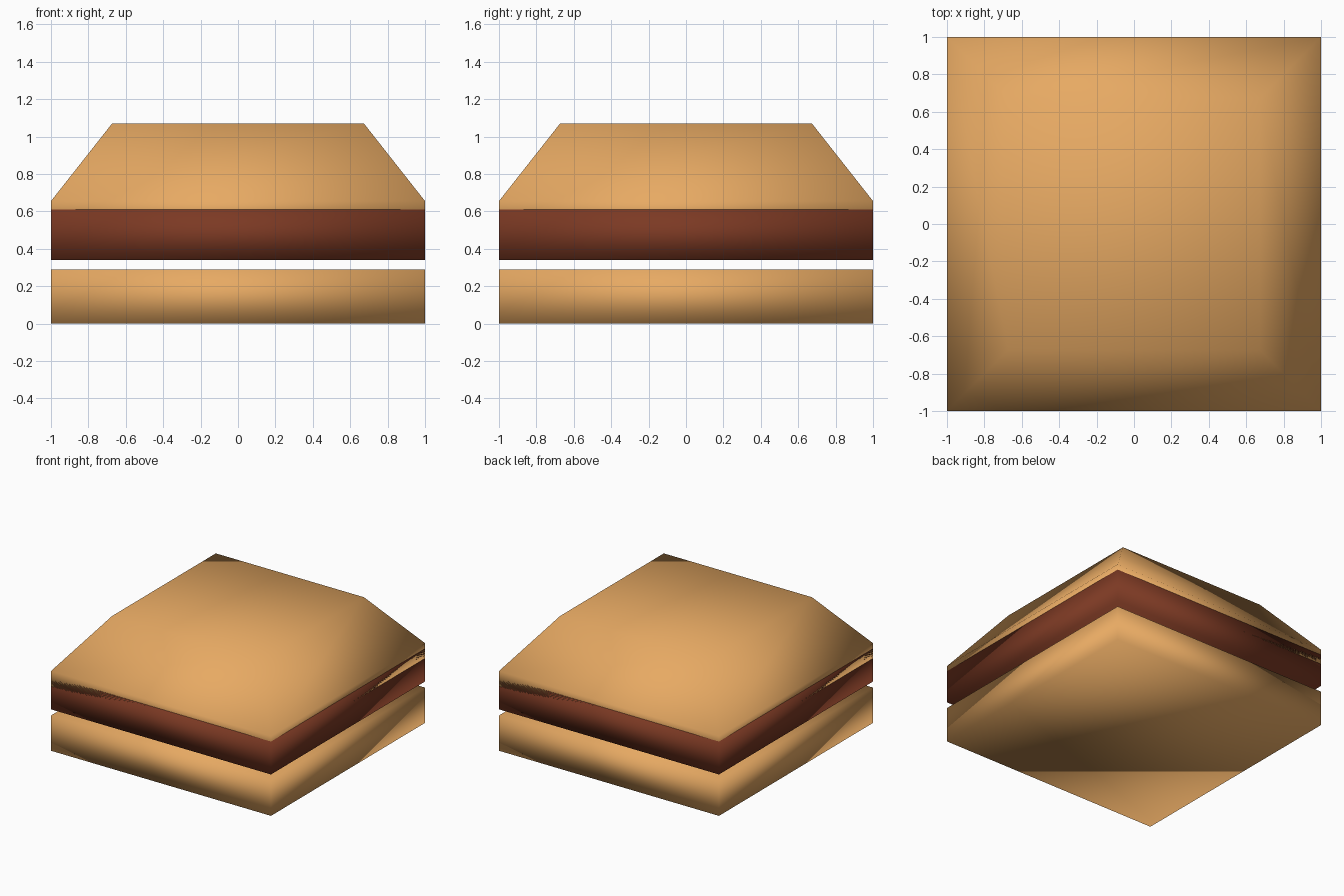
import bpy

if "Cube" in bpy.data.objects:
    bpy.data.objects.remove(bpy.data.objects["Cube"])


def material(name, color):
    m = bpy.data.materials.new(name)
    m.diffuse_color = (*color, 1)
    m.use_nodes = True
    m.node_tree.nodes["Principled BSDF"].inputs["Base Color"].default_value = m.diffuse_color
    return m


def stacked_block(name, rings, mat):
    """Closed square block lofted through (half_width, z) rings."""
    verts = [(sx * h, sy * h, z) for h, z in rings
             for sx, sy in ((-1, -1), (1, -1), (1, 1), (-1, 1))]
    faces = [(3, 2, 1, 0)]
    for r in range(len(rings) - 1):
        a = 4 * r
        faces += [(a + i, a + (i + 1) % 4, a + 4 + (i + 1) % 4, a + 4 + i)
                  for i in range(4)]
    n = len(verts)
    faces.append((n - 4, n - 3, n - 2, n - 1))
    mesh = bpy.data.meshes.new(name)
    mesh.from_pydata(verts, [], faces)
    mesh.shade_smooth()
    mesh.materials.append(mat)
    obj = bpy.data.objects.new(name, mesh)
    bpy.context.collection.objects.link(obj)
    return obj


bread = material("bread", (0.80, 0.40, 0.125))
meat = material("meat", (0.20, 0.041, 0.017))

# Bottom bun slab
stacked_block("bottom_bun", [(1, 0), (1, 0.29)], bread)
# Patty, its top sunk into the upper bun
stacked_block("patty", [(1, 0.34), (1, 0.61)], meat)
# Top bun with short walls and a tapered crown
stacked_block("top_bun", [(1, 0.53), (1, 0.655), (0.673, 1.07)], bread)
